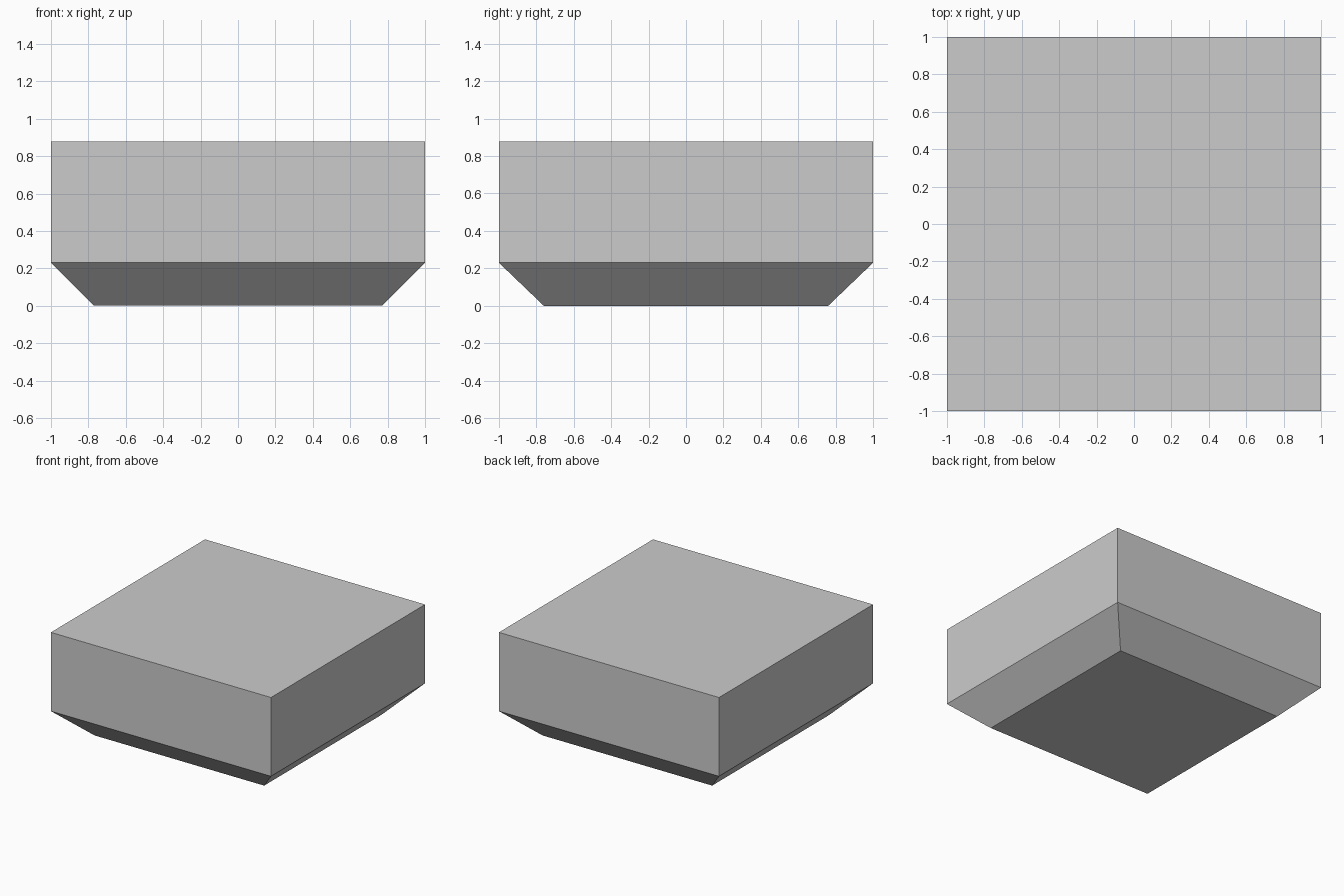
import bpy, bmesh

if "Cube" in bpy.data.objects:
    bpy.data.objects.remove(bpy.data.objects["Cube"])

# Half width (x), half depth (y) and height of each square section, bottom to top
SECTIONS = [(0.77, 0.76, 0.0), (1.0, 1.0, 0.23), (1.0, 1.0, 0.877)]
CORNERS = [(-1, -1), (1, -1), (1, 1), (-1, 1)]

# Block with a tapered base: stacked sections joined by flat sides
bm = bmesh.new()
rings = [[bm.verts.new((sx * hx, sy * hy, z)) for sx, sy in CORNERS]
         for hx, hy, z in SECTIONS]
for low, high in zip(rings, rings[1:]):
    for i in range(4):
        j = (i + 1) % 4
        bm.faces.new((low[i], low[j], high[j], high[i]))

# Flat underside and top
bm.faces.new(rings[0][::-1])
bm.faces.new(rings[-1])

mesh = bpy.data.meshes.new("tapered_block")
bm.to_mesh(mesh)
bm.free()
bpy.context.collection.objects.link(bpy.data.objects.new("tapered_block", mesh))
